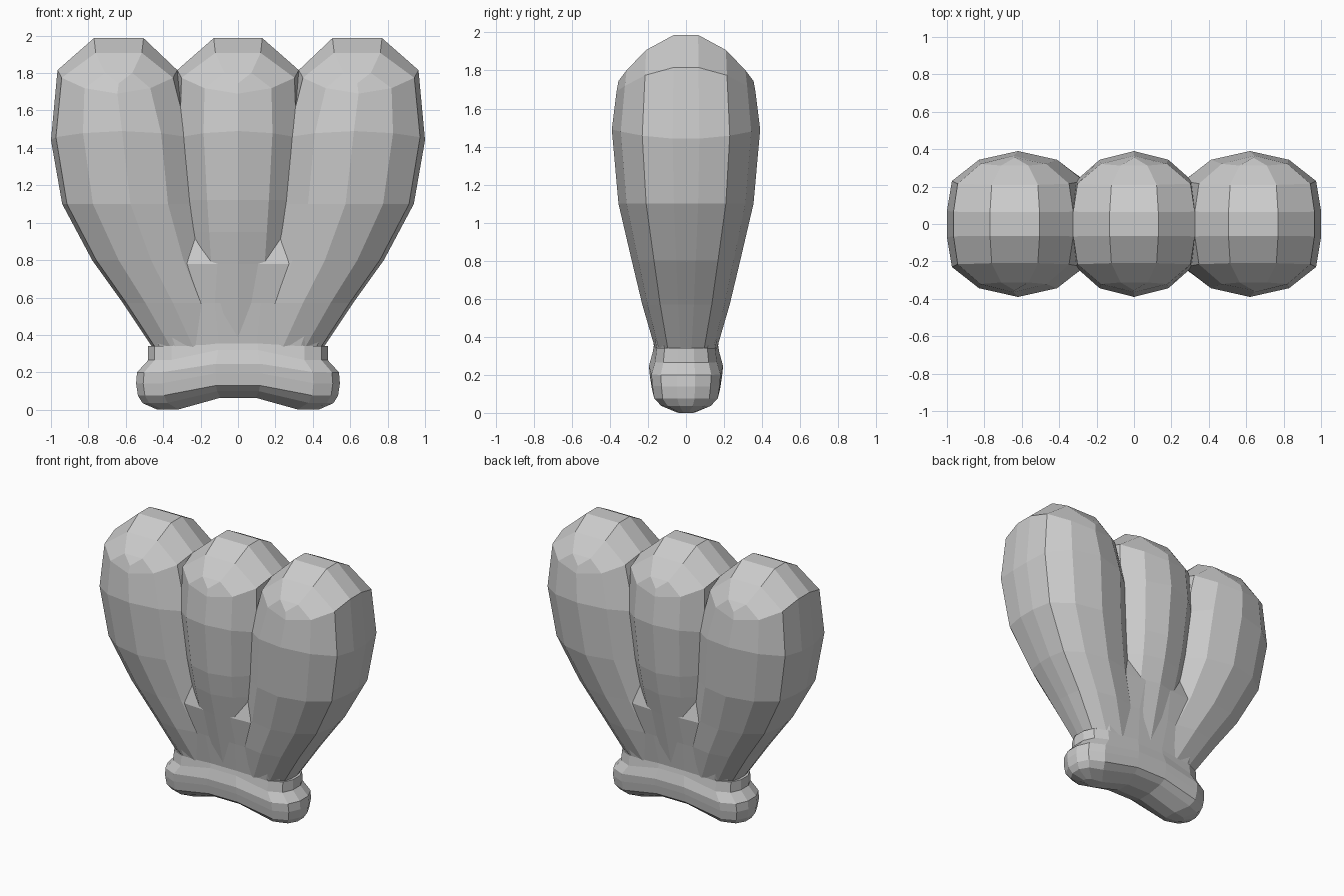
import bpy, bmesh

if "Cube" in bpy.data.objects:
    bpy.data.objects.remove(bpy.data.objects["Cube"])

# Quarter cross-sections (unit x, y), mirrored into full rings
ROUND = [(1, .18), (.93, .59), (.55, .88), (0, 1)]
STADIUM = [(1, .25), (.93, .68), (.74, .93), (.22, 1)]


def full_section(quarter):
    back = [(-x, y) for x, y in reversed(quarter) if x > 0]
    half = quarter + back
    return half + [(-x, -y) for x, y in half]


def loft(name, quarter, rings, cap_across_x):
    """rings: (z, x_min, x_max, half_depth, drop by depth, arch by width)"""
    sec = full_section(quarter)
    n = len(sec)
    bm = bmesh.new()
    rows = []
    for z, x0, x1, b, drop, arch in rings:
        cx, a = (x0 + x1) / 2, (x1 - x0) / 2
        rows.append([bm.verts.new((cx + a * u, b * v,
                                   z - drop * v * v + arch * max(0, 1 - (u / .75) ** 2)))
                     for u, v in sec])
    for lo, hi in zip(rows, rows[1:]):
        for i in range(n):
            j = (i + 1) % n
            bm.faces.new((lo[i], lo[j], hi[j], hi[i]))
    # caps as strips between mirrored points
    m = n // 2 - 1 if cap_across_x else n - 1
    for row in (rows[0], rows[-1]):
        seen = set()
        for i in range(n):
            j = (i + 1) % n
            loop = list(dict.fromkeys([i, j, (m - j) % n, (m - i) % n]))
            if len(loop) > 2 and frozenset(loop) not in seen:
                seen.add(frozenset(loop))
                bm.faces.new([row[k] for k in loop])
    bmesh.ops.recalc_face_normals(bm, faces=bm.faces)
    mesh = bpy.data.meshes.new(name)
    bm.to_mesh(mesh)
    bm.free()
    obj = bpy.data.objects.new(name, mesh)
    bpy.context.collection.objects.link(obj)
    return obj


# Outer lobes, leaning outward
outer = [(.33, .02, .455, .16, 0, 0), (.57, .08, .615, .23, 0, 0),
         (.80, .15, .78, .285, 0, 0), (1.10, .21, .94, .355, 0, 0),
         (1.44, .24, 1.0, .39, -.05, 0), (1.82, .325, .965, .365, .13, 0),
         (1.995, .505, .77, .355, .25, 0)]
loft("right_lobe", ROUND, outer, True)
loft("left_lobe", ROUND, [(z, -x1, -x0, b, d, h) for z, x0, x1, b, d, h in outer], True)

# Middle lobe
middle = [(.33, .24, .16, 0), (.78, .26, .275, 0), (.95, .28, .32, 0),
          (1.12, .30, .355, 0), (1.44, .335, .39, -.05),
          (1.82, .325, .365, .13), (1.995, .13, .355, .25)]
loft("middle_lobe", ROUND, [(z, -a, a, b, d, 0) for z, a, b, d in middle], True)

# Web filling the lower creases between the lobes
web = [(.33, .45, .165), (.57, .56, .205), (.78, .50, .25), (.98, .38, .20)]
loft("lower_web", STADIUM, [(z, -a, a, b, 0, 0) for z, a, b in web], False)

# Rolled cuff with arched underside
cuff = [(0, .43, .05, .07), (.035, .51, .14, .07), (.075, .535, .18, .06),
        (.14, .545, .19, .06), (.20, .54, .195, .05), (.265, .48, .175, .06),
        (.34, .48, .165, .04)]
loft("cuff", STADIUM, [(z, -a, a, b, 0, h) for z, a, b, h in cuff], False)
